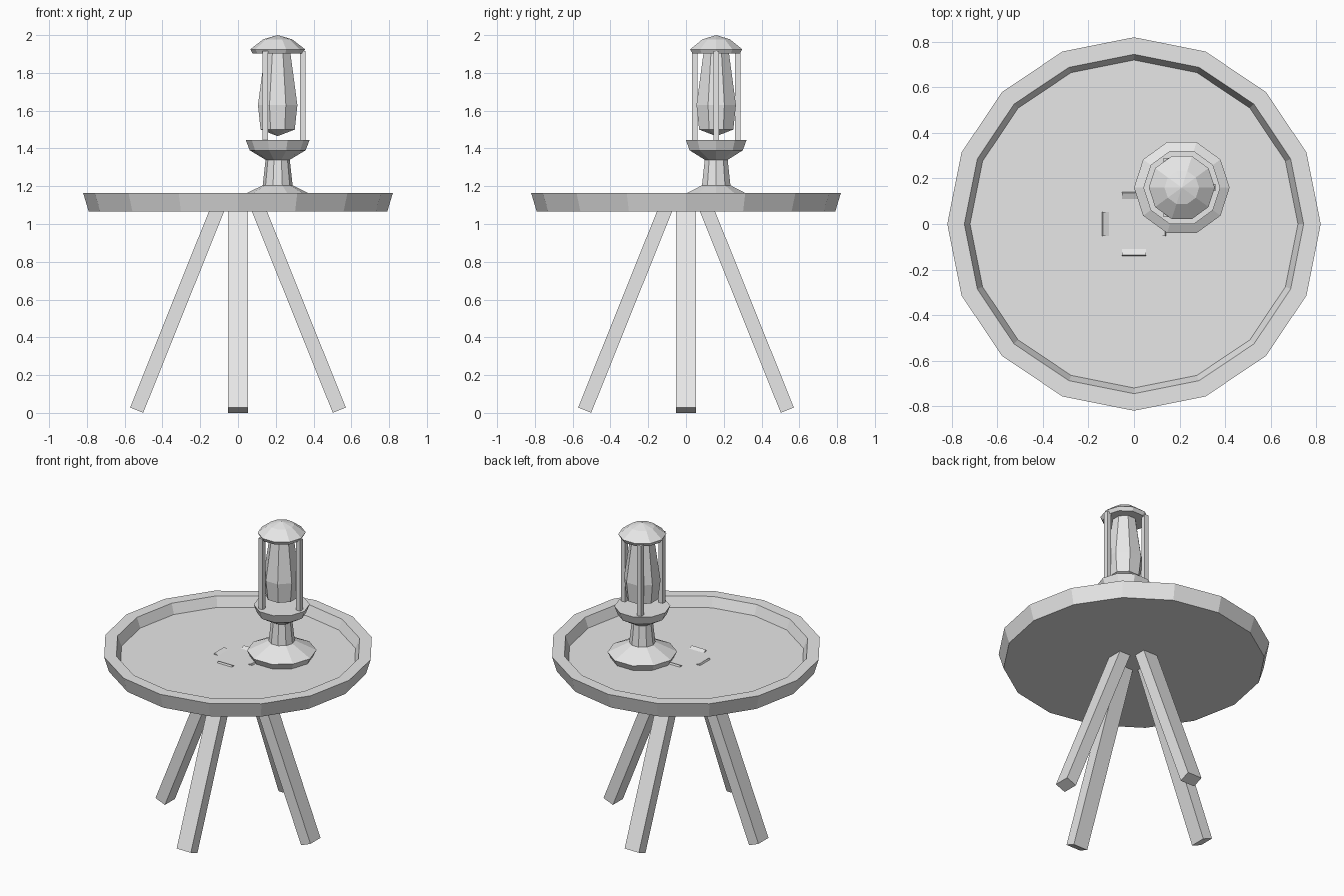
import bpy, bmesh, math
from mathutils import Matrix, Vector

if "Cube" in bpy.data.objects:
    bpy.data.objects.remove(bpy.data.objects["Cube"])

grey = bpy.data.materials.new("light grey")
grey.diffuse_color = (0.8, 0.8, 0.8, 1)
grey.use_nodes = True
grey.node_tree.nodes["Principled BSDF"].inputs["Base Color"].default_value = grey.diffuse_color


def finish(name, bm):
    bmesh.ops.recalc_face_normals(bm, faces=bm.faces)
    mesh = bpy.data.meshes.new(name)
    bm.to_mesh(mesh)
    bm.free()
    mesh.materials.append(grey)
    obj = bpy.data.objects.new(name, mesh)
    bpy.context.collection.objects.link(obj)
    return obj


def lathe(name, profile, sides, center=(0, 0), turn=0.0):
    """Faceted solid of revolution; radius 0 closes to a point, open ends are capped."""
    bm = bmesh.new()
    rings = []
    for r, z in profile:
        n = 1 if r == 0 else sides
        rings.append([bm.verts.new((center[0] + r * math.cos(turn + math.tau * i / sides),
                                    center[1] + r * math.sin(turn + math.tau * i / sides), z))
                      for i in range(n)])
    for a, b in zip(rings, rings[1:]):
        for i in range(sides):
            j = (i + 1) % sides
            if len(a) == 1:
                bm.faces.new((a[0], b[j], b[i]))
            elif len(b) == 1:
                bm.faces.new((a[i], a[j], b[0]))
            else:
                bm.faces.new((a[i], a[j], b[j], b[i]))
    for ring in (rings[0], rings[-1]):
        if len(ring) > 1:
            bm.faces.new(ring)
    return finish(name, bm)


def box(name, size, matrix):
    bm = bmesh.new()
    bmesh.ops.create_cube(bm, size=1, matrix=matrix @ Matrix.Diagonal((*size, 1)))
    return finish(name, bm)


# Round table top with raised rim
lathe("table_top", [(0.79, 1.065), (0.82, 1.165), (0.745, 1.165), (0.72, 1.10)], 16)

# Four splayed legs, their upper ends just breaking through the table top
foot, head = Vector((0.5365, 0, 0.0143)), Vector((0.1015, 0, 1.097))
axis = head - foot
lean = Matrix.Rotation(math.atan2(axis.x, axis.z), 4, 'Y')
for k, side in enumerate(("right", "back", "left", "front")):
    spin = Matrix.Rotation(k * math.pi / 2, 4, 'Z')
    box("leg_" + side, (0.0746, 0.105, axis.length),
        spin @ Matrix.Translation((foot + head) / 2) @ lean)

# Lantern: foot, neck and tray
lamp = (0.21, 0.16)
lathe("lantern_base", [(0.19, 1.10), (0.21, 1.14), (0.079, 1.205), (0.064, 1.34),
                       (0.148, 1.39), (0.169, 1.445)], 10, lamp)

# Lantern glass
lathe("lantern_glass", [(0, 1.465), (0.098, 1.50), (0.113, 1.63), (0.073, 1.905)],
      8, lamp, math.pi / 8)

# Three upright rods
for k in range(3):
    a = k * math.tau / 3
    box(f"lantern_rod_{k + 1}", (0.03, 0.03, 0.48),
        Matrix.Translation((lamp[0] + 0.132 * math.cos(a),
                            lamp[1] + 0.132 * math.sin(a), 1.675)))

# Domed cap
lathe("lantern_cap", [(0.132, 1.902), (0.145, 1.925), (0.076, 1.978), (0, 2.0)], 10, lamp)
